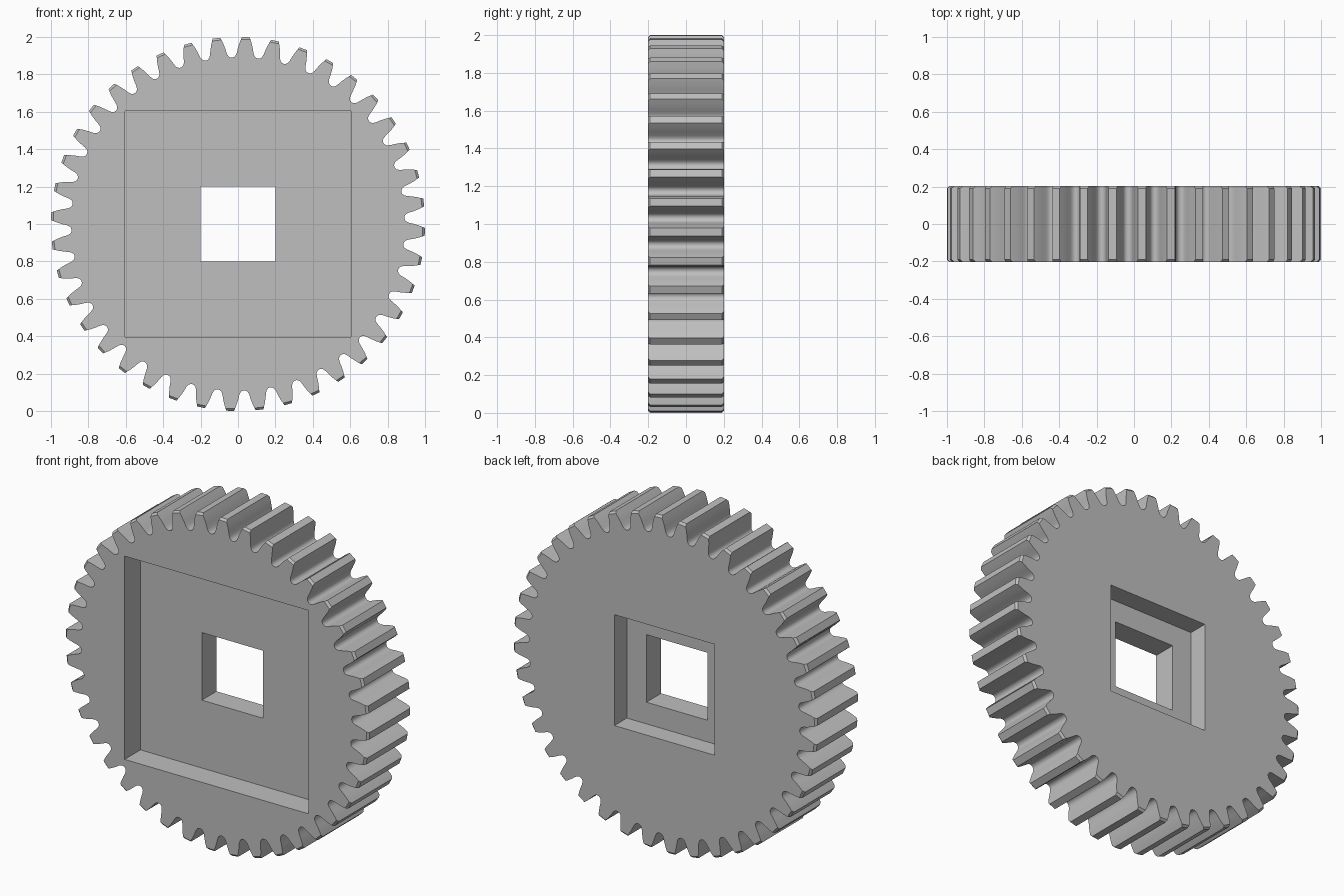
import bpy, bmesh, math

cube = bpy.data.objects.get("Cube")
if cube:
    bpy.data.objects.remove(cube)

TEETH = 40
PITCH = math.tau / TEETH
PHASE = math.radians(2.4)
HALF_DEPTH = 0.202
CHAMFER = 0.012

# Half of one tooth: (radius, half width), from tip down into the root fillet
FLANK = [(1.0, 0.021), (0.97, 0.032), (0.94, 0.040), (0.915, 0.045),
         (0.90, 0.051), (0.893, 0.059)]
ROOT = 0.89


def outline(tip_cut):
    """Gear outline as (x, z); tip_cut shortens the tips along the flanks."""
    (r0, w0), (r1, w1) = FLANK[:2]
    slope = (w1 - w0) / (r0 - r1)
    flank = [(r0 - tip_cut, w0 + slope * tip_cut)] + FLANK[1:]
    polar = []
    for i in range(TEETH):
        mid = PHASE + i * PITCH
        polar += [(r, mid - w / r) for r, w in reversed(flank)]
        polar += [(r, mid + w / r) for r, w in flank]
        polar.append((ROOT, mid + PITCH / 2))
    return [(r * math.sin(a), 1 + r * math.cos(a)) for r, a in polar]


def square(half):
    return [(sx * half, 1 + sz * half)
            for sx, sz in ((-1, -1), (1, -1), (1, 1), (-1, 1))]


bm = bmesh.new()


def loft(sections):
    """Skin a list of (points, y) loops; return the end loops' edges."""
    loops = [[bm.verts.new((x, y, z)) for x, z in pts] for pts, y in sections]
    for a, b in zip(loops, loops[1:]):
        for i in range(len(a)):
            j = (i + 1) % len(a)
            bm.faces.new((a[i], a[j], b[j], b[i]))
    return [[bm.edges.get((lp[i - 1], lp[i])) for i in range(len(lp))]
            for lp in (loops[0], loops[-1])]


# Toothed rim with chamfered tips
rim = loft([(outline(CHAMFER), -HALF_DEPTH),
            (outline(0), -HALF_DEPTH + CHAMFER),
            (outline(0), HALF_DEPTH - CHAMFER),
            (outline(CHAMFER), HALF_DEPTH)])

# Wide front recess, square through hole, small back recess
FRONT_FLOOR, BACK_FLOOR = -0.053, 0.085
bore = loft([(square(0.605), -HALF_DEPTH), (square(0.605), FRONT_FLOOR),
             (square(0.201), FRONT_FLOOR), (square(0.201), BACK_FLOOR),
             (square(0.33), BACK_FLOOR), (square(0.33), HALF_DEPTH)])

# Flat front and back faces between rim and recesses
for outer, inner, side in zip(rim, bore, (-1, 1)):
    bmesh.ops.triangle_fill(bm, edges=outer + inner, use_beauty=True,
                            normal=(0, side, 0))
bmesh.ops.recalc_face_normals(bm, faces=bm.faces)

mesh = bpy.data.meshes.new("gear_wheel")
bm.to_mesh(mesh)
bm.free()
gear = bpy.data.objects.new("gear_wheel", mesh)
bpy.context.collection.objects.link(gear)

# Plain grey
grey = bpy.data.materials.new("plain_grey")
grey.use_nodes = True
colour = (0.52, 0.52, 0.52, 1)
grey.diffuse_color = colour
grey.node_tree.nodes["Principled BSDF"].inputs["Base Color"].default_value = colour
mesh.materials.append(grey)

# Smooth root fillets, crisp edges
bpy.ops.object.select_all(action="DESELECT")
gear.select_set(True)
bpy.context.view_layer.objects.active = gear
bpy.ops.object.shade_smooth_by_angle(angle=math.radians(35))
